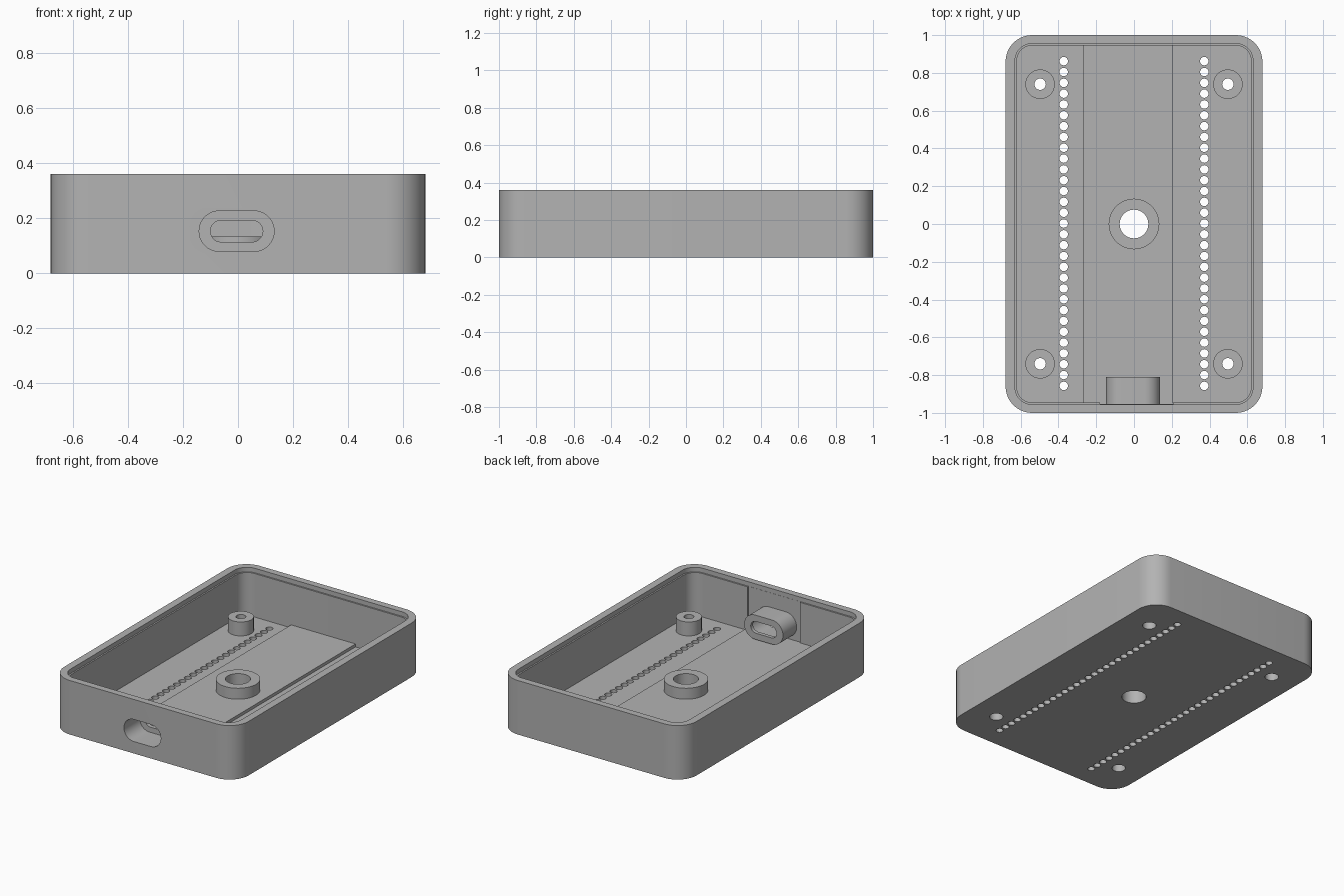
import bpy, bmesh, math

if "Cube" in bpy.data.objects:
    bpy.data.objects.remove(bpy.data.objects["Cube"])

GREY = bpy.data.materials.new("plain grey")
GREY.diffuse_color = (0.45, 0.45, 0.45, 1)
GREY.use_nodes = True
GREY.node_tree.nodes["Principled BSDF"].inputs["Base Color"].default_value = GREY.diffuse_color

FLOOR, PANEL, BOSS_TOP, TOP = 0.04, 0.06, 0.133, 0.36
SLOT_X, SLOT_Z = -0.005, 0.153


def rounded(hx, hy, r, n=10):
    """Rounded rectangle outline, counter-clockwise."""
    pts = []
    for k, (sx, sy) in enumerate([(1, 1), (-1, 1), (-1, -1), (1, -1)]):
        for i in range(n + 1):
            a = math.pi / 2 * (k + i / n)
            pts.append((sx * (hx - r) + r * math.cos(a), sy * (hy - r) + r * math.sin(a)))
    return pts


def circle(r, n=32):
    return [(r * math.cos(2 * math.pi * i / n), r * math.sin(2 * math.pi * i / n)) for i in range(n)]


def level(outline, z, x=0, y=0):
    return [(px + x, py + y, z) for px, py in outline]


def upright(outline, y):
    """Outline standing in the front wall plane."""
    return [(SLOT_X + px, y, SLOT_Z + pz) for px, pz in outline]


def lofted(name, stacks):
    """Solid(s) skinned through stacks of loops with capped ends."""
    bm = bmesh.new()
    for loops in stacks:
        rings = [[bm.verts.new(p) for p in loop] for loop in loops]
        n = len(rings[0])
        for a, b in zip(rings, rings[1:]):
            for i in range(n):
                j = (i + 1) % n
                bm.faces.new((a[i], a[j], b[j], b[i]))
        bm.faces.new(rings[0][::-1])
        bm.faces.new(rings[-1])
    bmesh.ops.remove_doubles(bm, verts=bm.verts, dist=1e-5)
    bmesh.ops.recalc_face_normals(bm, faces=bm.faces)
    me = bpy.data.meshes.new(name)
    bm.to_mesh(me)
    bm.free()
    me.materials.append(GREY)
    ob = bpy.data.objects.new(name, me)
    bpy.context.collection.objects.link(ob)
    return ob


def block(name, x0, x1, y0, y1, z0, z1):
    base = [(x0, y0), (x1, y0), (x1, y1), (x0, y1)]
    return lofted(name, [[level(base, z0), level(base, z1)]])


def cut(ob, *cutters):
    bpy.context.view_layer.objects.active = ob
    for c in cutters:
        mod = ob.modifiers.new("cut", 'BOOLEAN')
        mod.operation, mod.solver, mod.object = 'DIFFERENCE', 'EXACT', c
        bpy.ops.object.modifier_apply(modifier=mod.name)


# Tray shell: outer wall, flat rim, shallow lip step, inner wall, floor
tray = lofted("tray", [[
    level(rounded(0.68, 1.0, 0.14), 0),
    level(rounded(0.68, 1.0, 0.14), TOP),
    level(rounded(0.63, 0.955, 0.09), TOP),
    level(rounded(0.63, 0.955, 0.09), TOP - 0.03),
    level(rounded(0.62, 0.945, 0.08), TOP - 0.03),
    level(rounded(0.62, 0.945, 0.08), FLOOR)]])

# Raised strip along the floor
panel = block("floor_panel", -0.27, 0.205, -0.945, 0.945, FLOOR, PANEL)

# Corner screw posts and central hub
corners = [(sx * 0.497, sy * 0.74) for sx in (-1, 1) for sy in (-1, 1)]
posts = lofted("screw_posts", [[level(circle(0.078), FLOOR, x, y),
                                level(circle(0.078), BOSS_TOP, x, y)] for x, y in corners])
hub = lofted("centre_hub", [[level(circle(0.134, 48), PANEL), level(circle(0.134, 48), BOSS_TOP)]])

# Port collar reaching inward from the front wall
collar = lofted("port_collar", [[upright(rounded(0.143, 0.081, 0.0805), -0.97),
                                 upright(rounded(0.143, 0.081, 0.0805), -0.81)]])

# Cutters
screw_holes = lofted("screw_hole_cutter", [[
    level(circle(0.042), -0.1, x, y), level(circle(0.042), 0.06, x, y),
    level(circle(0.03), 0.06, x, y), level(circle(0.03), 0.5, x, y)] for x, y in corners])
hub_hole = lofted("hub_hole_cutter", [[level(circle(0.076), -0.1), level(circle(0.076), 0.5)]])
vents = lofted("vent_cutter", [[level(circle(0.0225, 16), z, sx * 0.372, 0.862 - 0.0573 * i)
                                for z in (-0.1, 0.2)] for sx in (-1, 1) for i in range(31)])
port = lofted("port_cutter", [[upright(rounded(0.136, 0.0735, 0.073), y) for y in (-1.1, -0.835)]])
plug = lofted("plug_cutter", [[upright(rounded(0.095, 0.039, 0.0385), y) for y in (-0.9, -0.7)]])
relief = block("wall_relief_cutter", -0.18, 0.208, -0.954, -0.9, PANEL, TOP - 0.02)

cut(tray, relief, screw_holes, hub_hole, vents, port)
cut(panel, hub_hole)
cut(hub, hub_hole)
cut(posts, screw_holes)
cut(collar, port, plug)

for c in (screw_holes, hub_hole, vents, port, plug, relief):
    bpy.data.objects.remove(c)

# Smooth the rounded walls, keep edges sharp
for ob in (tray, panel, posts, hub, collar):
    bpy.ops.object.select_all(action='DESELECT')
    ob.select_set(True)
    bpy.context.view_layer.objects.active = ob
    bpy.ops.object.shade_smooth_by_angle(angle=math.radians(30))
